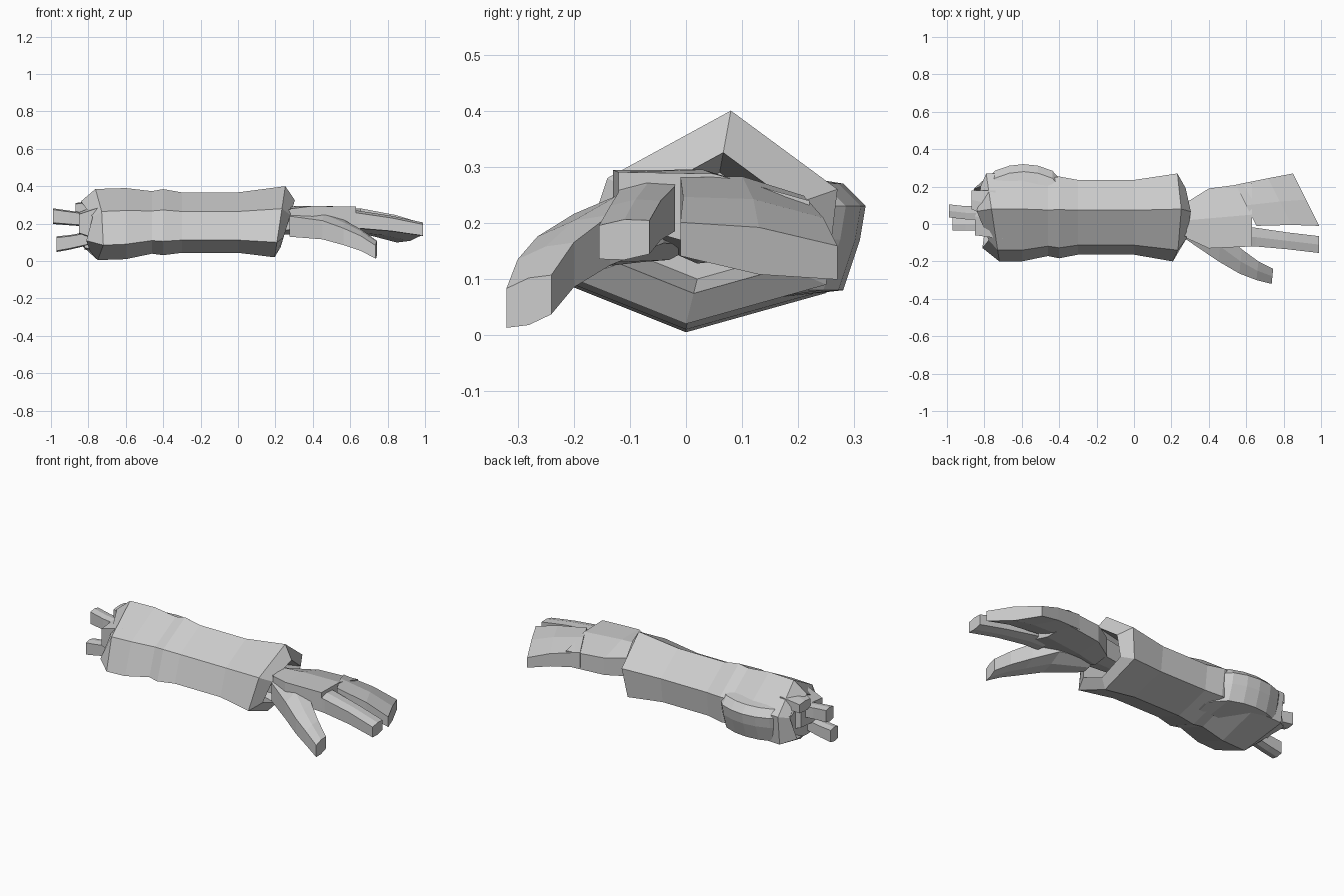
import bpy
import bmesh
from math import sin, pi
from mathutils import Vector

default_cube = bpy.data.objects.get("Cube")
if default_cube:
    bpy.data.objects.remove(default_cube)

grey = bpy.data.materials.new("plain grey")
grey.use_nodes = True
grey_colour = (0.6, 0.6, 0.6, 1)
grey.diffuse_color = grey_colour
grey.node_tree.nodes["Principled BSDF"].inputs["Base Color"].default_value = grey_colour


def loft(name, rings):
    """Skin a list of matching point rings and close both ends."""
    bm = bmesh.new()
    loops = [[bm.verts.new(point) for point in ring] for ring in rings]
    for first, second in zip(loops, loops[1:]):
        for i in range(len(first)):
            previous = i - 1
            bm.faces.new((first[previous], first[i], second[i], second[previous]))
    bm.faces.new(loops[0])
    bm.faces.new(loops[-1])
    bmesh.ops.recalc_face_normals(bm, faces=bm.faces)
    mesh = bpy.data.meshes.new(name)
    bm.to_mesh(mesh)
    bm.free()
    mesh.materials.append(grey)
    obj = bpy.data.objects.new(name, mesh)
    bpy.context.collection.objects.link(obj)
    return obj


def bar_section(centre, side, width, thickness, bulge):
    """Six-sided cross-section whose top and bottom bow outwards."""
    across = side * width / 2
    up = Vector((0, 0, thickness / 2))
    bow = up * (1 + bulge)
    return [centre + across + up, centre + bow, centre - across + up,
            centre - across - up, centre - bow, centre + across - up]


def bar(name, path, widths, thicknesses, side=(0, 1, 0), bulge=0.2):
    """Bar along a path, one width per point; side points across its width."""
    side = Vector(side)
    rings = []
    for i, (point, width) in enumerate(zip(path, widths)):
        along = i / (len(path) - 1)
        thickness = thicknesses[0] + (thicknesses[1] - thicknesses[0]) * along
        rings.append(bar_section(Vector(point), side, width, thickness, bulge))
    return loft(name, rings)


# Sleeve outline at the cuff, as (y, z) corners starting at the ridge
cuff_outline = [(0.08, 0.4), (0.27, 0.26), (0.25, 0.09),
                (0, 0.02), (-0.2, 0.1), (-0.14, 0.28)]
axis_y, axis_z = 0.04, 0.18


def sleeve_ring(x, size, slant=0, rise=0):
    """Cuff outline scaled about the arm axis, its top leaning towards the hand."""
    ring = []
    for y, z in cuff_outline:
        lean = slant * (z - axis_z)
        ring.append((x + lean, axis_y + (y - axis_y) * size,
                     axis_z + (z - axis_z) * size + rise))
    return ring


def torn_ring(x, size, ragged):
    """Sleeve ring that reaches further out at the back, with a zigzag rim."""
    ring = sleeve_ring(x, size, rise=-0.015)
    return [(x - 0.15 * y + ragged * (-1) ** i, y, z)
            for i, (x, y, z) in enumerate(ring)]


# Sleeve with hollow ends: torn at the elbow, turned in at the wrist
loft("sleeve", [
    sleeve_ring(-0.7, 0.4), torn_ring(-0.81, 0.7, ragged=-0.02),
    torn_ring(-0.75, 1, ragged=0), sleeve_ring(-0.6, 1, rise=-0.01),
    sleeve_ring(-0.46, 0.88), sleeve_ring(-0.4, 0.93),
    sleeve_ring(-0.3, 0.85), sleeve_ring(0, 0.85),
    sleeve_ring(0.22, 1, slant=0.15), sleeve_ring(0.26, 0.66, slant=0.2),
    sleeve_ring(0.1, 0.5)])

# Elbow bulge, an arch standing out of the back of the sleeve
elbow_rings = []
elbow_start, elbow_length, elbow_steps = -0.82, 0.46, 6
for step in range(elbow_steps + 1):
    along = step / elbow_steps
    arch = max(sin(pi * along), 0) ** 0.5
    x = elbow_start + elbow_length * along
    reach = 0.2 + 0.12 * arch
    elbow_rings.append([(x, 0.1, 0.3), (x, reach - 0.04, 0.27), (x, reach, 0.23),
                        (x, reach - 0.01, 0.17), (x, reach - 0.04, 0.08),
                        (x, 0.1, 0.06)])
loft("elbow_bulge", elbow_rings)

# Stump and torn scraps around the bones
bar("stump", [(-0.7, 0.05, 0.2), (-0.85, 0.04, 0.2)],
    widths=(0.26, 0.2), thicknesses=(0.2, 0.1))
bar("upper_scrap", [(-0.74, 0.1, 0.29), (-0.87, 0.13, 0.28)],
    widths=(0.16, 0.1), thicknesses=(0.06, 0.05))
bar("lower_scrap", [(-0.74, 0.04, 0.1), (-0.82, 0.04, 0.1)],
    widths=(0.16, 0.12), thicknesses=(0.08, 0.06))

# Two bones
bone_shape = {"widths": [0.07] * 3, "thicknesses": (0.06, 0.07)}
bar("upper_bone", [(-0.8, 0.06, 0.22), (-0.9, 0.06, 0.23), (-0.99, 0.07, 0.24)],
    **bone_shape)
bar("lower_bone", [(-0.8, 0, 0.12), (-0.9, 0, 0.1), (-0.97, 0, 0.09)],
    **bone_shape)

# Wrist and palm; the side vector drops the hand towards the back
hand_side = (0, 1, -0.15)
bar("wrist", [(0.1, 0.02, 0.2), (0.3, 0.02, 0.21)],
    widths=(0.12, 0.18), thicknesses=(0.1, 0.11), side=hand_side)
bar("palm", [(0.28, 0.02, 0.21), (0.4, 0.03, 0.22), (0.63, 0.05, 0.22)],
    widths=(0.19, 0.32, 0.34), thicknesses=(0.11, 0.09), side=hand_side, bulge=0.5)

# Three fingers held together, with fingertips slanting back
bar("joined_fingers", [(0.6, 0.1, 0.22), (0.78, 0.12, 0.19), (0.92, 0.13, 0.15)],
    widths=(0.22, 0.25, 0.28), thicknesses=(0.09, 0.06),
    side=(-0.5, 1, -0.15), bulge=0.4)

# Index finger
bar("index_finger", [(0.55, -0.07, 0.23), (0.65, -0.07, 0.22),
                     (0.82, -0.09, 0.2), (0.99, -0.11, 0.17)],
    widths=(0.1, 0.1, 0.09, 0.09), thicknesses=(0.09, 0.06), side=(0, 1, 0.1))

# Thumb, broad where it joins the palm
bar("thumb", [(0.28, -0.03, 0.2), (0.46, -0.12, 0.19), (0.57, -0.2, 0.15),
              (0.66, -0.25, 0.11), (0.74, -0.28, 0.06)],
    widths=(0.1, 0.16, 0.13, 0.1, 0.08), thicknesses=(0.11, 0.07),
    side=(0.1, 1, 0.3))
